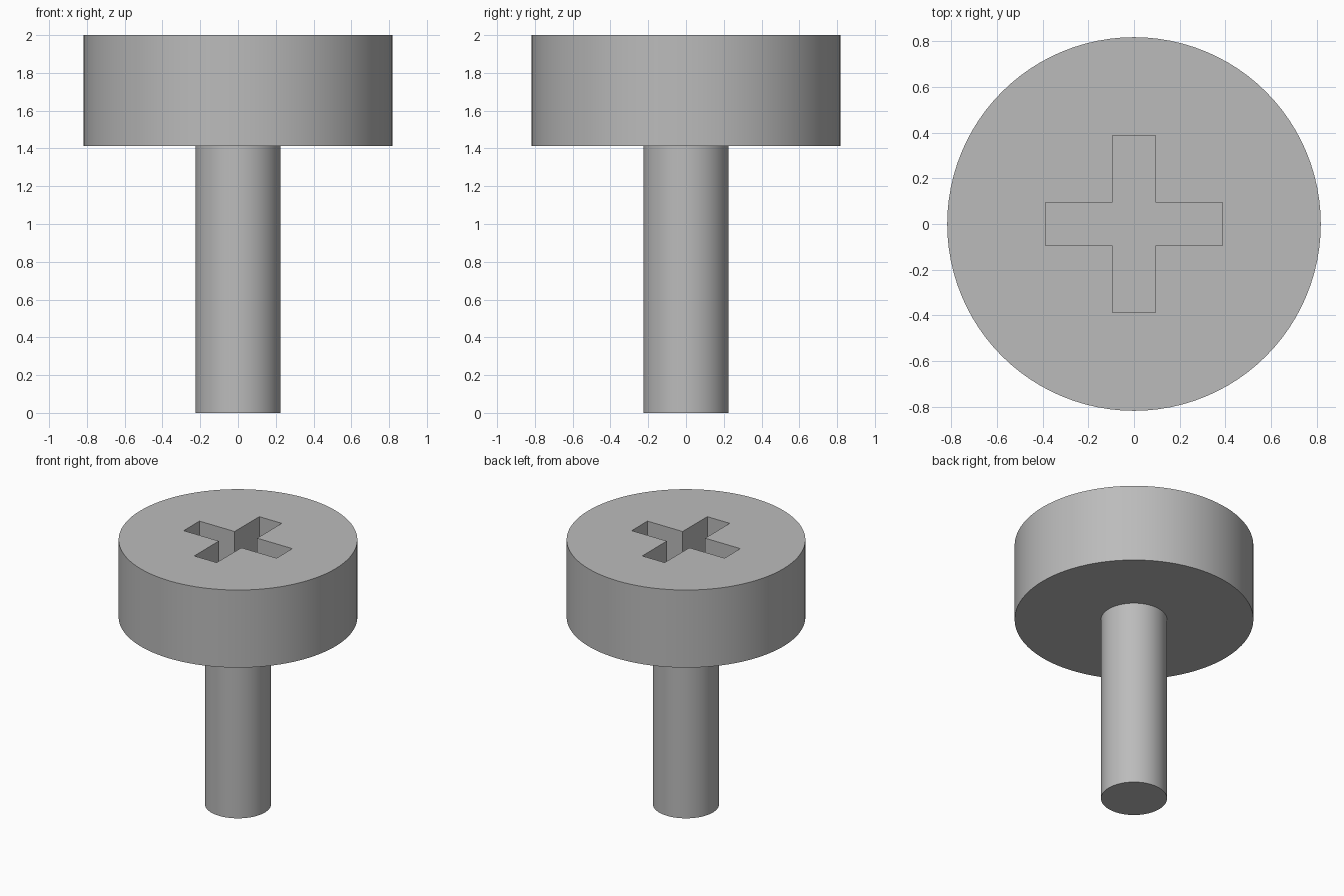
import bpy, bmesh, math

cube = bpy.data.objects.get("Cube")
if cube:
    bpy.data.objects.remove(cube, do_unlink=True)

HEAD_R, SHAFT_R = 0.817, 0.226
HEAD_Z, TOP_Z = 1.414, 2.0
ARM, HALF_W, DEPTH = 0.388, 0.094, 0.3

steel = bpy.data.materials.new("grey steel")
steel.use_nodes = True
colour = (0.5, 0.5, 0.5, 1)
steel.diffuse_color = colour
steel.node_tree.nodes["Principled BSDF"].inputs["Base Color"].default_value = colour


def add_object(name, bm):
    bmesh.ops.recalc_face_normals(bm, faces=bm.faces)
    mesh = bpy.data.meshes.new(name)
    bm.to_mesh(mesh)
    bm.free()
    mesh.materials.append(steel)
    obj = bpy.data.objects.new(name, mesh)
    bpy.context.collection.objects.link(obj)
    return obj


def extrude_up(bm, face, height):
    result = bmesh.ops.extrude_face_region(bm, geom=[face])
    verts = [v for v in result["geom"] if isinstance(v, bmesh.types.BMVert)]
    bmesh.ops.translate(bm, verts=verts, vec=(0, 0, height))


# Head and shaft: one stepped profile turned around the z axis
bm = bmesh.new()
profile = [(0, 0), (SHAFT_R, 0), (SHAFT_R, HEAD_Z),
           (HEAD_R, HEAD_Z), (HEAD_R, TOP_Z), (0, TOP_Z)]
points = [bm.verts.new((r, 0, z)) for r, z in profile]
edges = [bm.edges.new(pair) for pair in zip(points, points[1:])]
bmesh.ops.spin(bm, geom=points + edges, cent=(0, 0, 0), axis=(0, 0, 1),
               angle=math.tau, steps=96)
bmesh.ops.remove_doubles(bm, verts=bm.verts, dist=0.0001)
bmesh.ops.dissolve_limit(bm, angle_limit=0.001, verts=bm.verts, edges=bm.edges)
screw = add_object("screw_head_and_shaft", bm)

# Cross-shaped cutter: one arm outline repeated four times
bm = bmesh.new()
outline = []
for turn in range(4):
    c, s = round(math.cos(turn * math.pi / 2)), round(math.sin(turn * math.pi / 2))
    for x, y in ((ARM, -HALF_W), (ARM, HALF_W), (HALF_W, HALF_W)):
        outline.append(bm.verts.new((x * c - y * s, x * s + y * c, TOP_Z - DEPTH)))
extrude_up(bm, bm.faces.new(outline), DEPTH + 0.1)
cutter = add_object("cross_recess_cutter", bm)
cutter.hide_render = True

# Cut the drive recess into the head
cut = screw.modifiers.new("drive recess", "BOOLEAN")
cut.object = cutter
cut.operation = "DIFFERENCE"
cut.solver = "EXACT"
bpy.context.view_layer.objects.active = screw
bpy.ops.object.select_all(action="DESELECT")
screw.select_set(True)
bpy.ops.object.modifier_apply(modifier=cut.name)
bpy.data.objects.remove(cutter, do_unlink=True)
bpy.ops.object.shade_smooth_by_angle(angle=math.radians(30))
